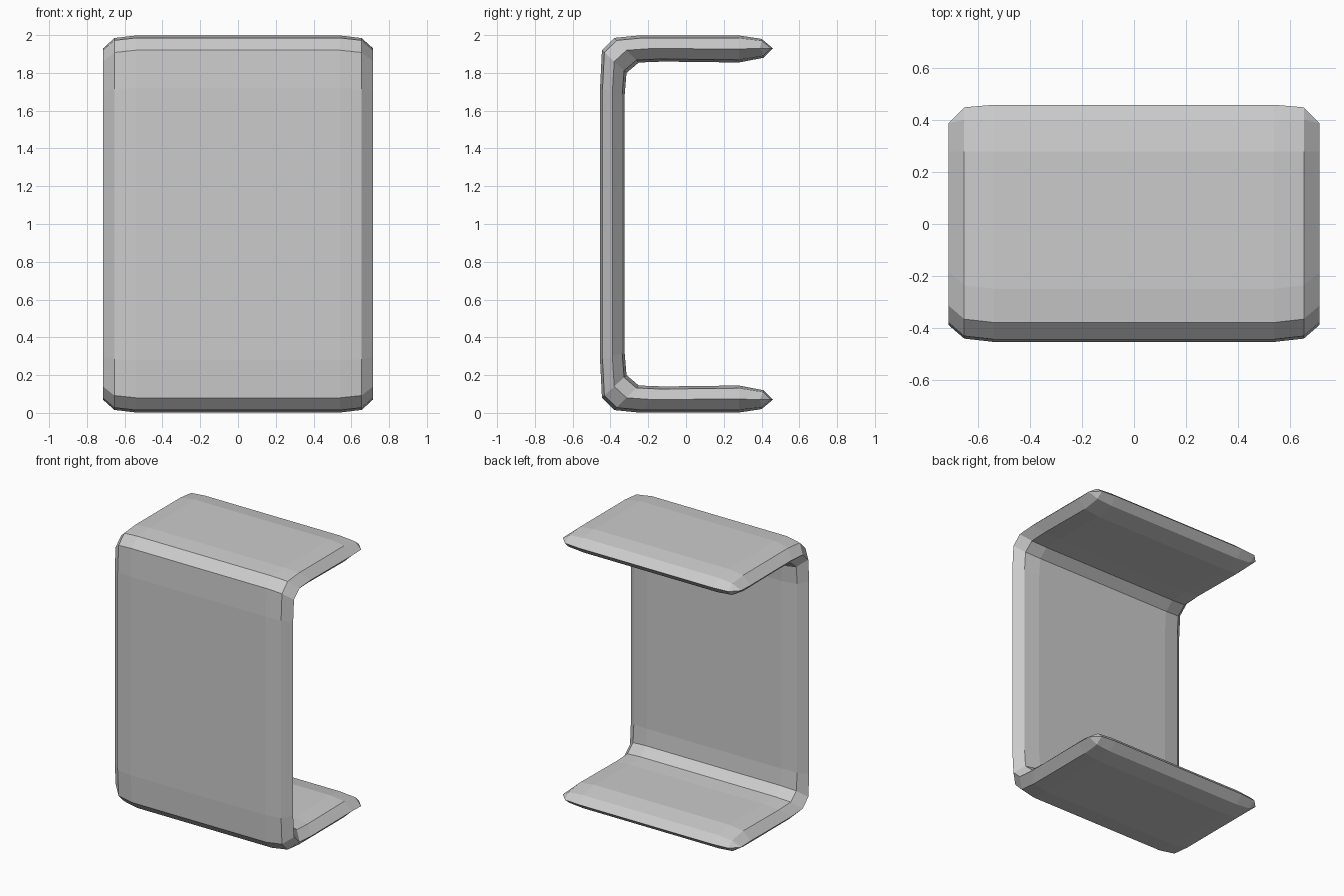
import bpy, bmesh
from mathutils import Vector

if "Cube" in bpy.data.objects:
    bpy.data.objects.remove(bpy.data.objects["Cube"])

# Upper half of the C profile: (outer point, inner point) as (y, z - 1)
half = [((-0.455, 0.72), (-0.325, 0.68)),
        ((-0.445, 0.92), (-0.315, 0.80)),
        ((-0.38, 0.985), (-0.25, 0.855)),
        ((-0.25, 0.998), (-0.12, 0.86)),
        ((0.28, 0.998), (0.28, 0.855)),
        ((0.40, 0.98), (0.41, 0.88)),
        ((0.46, 0.93), (0.46, 0.93))]
flip = lambda p: (p[0], -p[1])
pairs = [(flip(o), flip(i)) for o, i in reversed(half)] + half

# Sections across the width: x, pinch towards mid-thickness, furthest y
right = [(0.54, 0.0, 0.46), (0.655, 0.1, 0.45), (0.715, 0.5, 0.39)]
sections = [(-x, t, m) for x, t, m in reversed(right)] + right


def section_ring(bm, x, pinch, max_y):
    outer, inner = [], []
    for o, i in pairs:
        o, i = Vector(o), Vector(i)
        for side, p in ((outer, o.lerp(i, pinch)), (inner, i.lerp(o, pinch))):
            side.append(bm.verts.new((x, min(p.x, max_y), p.y + 1)))
    return outer + inner[::-1]


# Bracket: skin the sections; the pinched end rings weld into a ridge
bm = bmesh.new()
rings = [section_ring(bm, *s) for s in sections]
for a, b in zip(rings, rings[1:]):
    n = len(a)
    for k in range(n):
        j = (k + 1) % n
        bm.faces.new((a[k], a[j], b[j], b[k]))
bmesh.ops.remove_doubles(bm, verts=bm.verts, dist=0.002)
bmesh.ops.dissolve_degenerate(bm, edges=bm.edges, dist=0.0005)
bmesh.ops.recalc_face_normals(bm, faces=bm.faces)

mesh = bpy.data.meshes.new("c_shaped_bracket")
bm.to_mesh(mesh)
bm.free()
bracket = bpy.data.objects.new("c_shaped_bracket", mesh)
bpy.context.collection.objects.link(bracket)
